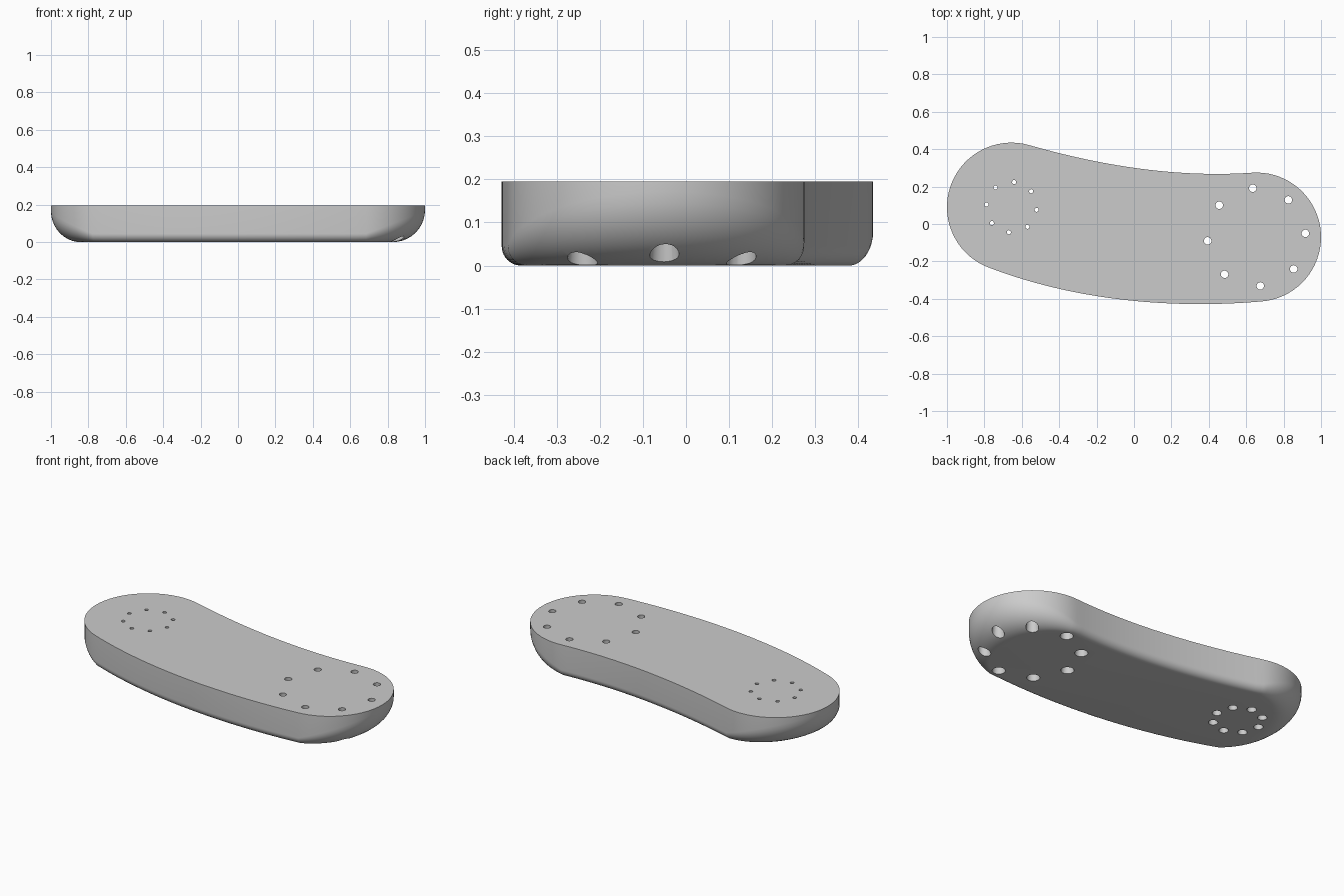
import bpy, bmesh, math
from mathutils import Vector

cube = bpy.data.objects.get("Cube")
if cube:
    bpy.data.objects.remove(cube, do_unlink=True)

HEIGHT = 0.195
END_RADIUS = 0.345
SIDE_FILLET, TIP_FILLET = 0.045, 0.172
LEFT_END, RIGHT_END = Vector((0.655, -0.07)), Vector((-0.655, 0.09))

grey = bpy.data.materials.new("plain grey")
grey.use_nodes = True
colour = (0.6, 0.6, 0.6, 1)
grey.diffuse_color = colour
grey.node_tree.nodes["Principled BSDF"].inputs["Base Color"].default_value = colour


def polar(centre, radius, degrees):
    a = math.radians(degrees)
    return centre + radius * Vector((math.cos(a), math.sin(a)))


def end_arc(centre, start, stop, steps=36):
    """Rounded end: (point, fillet radius), the fillet growing towards the tip."""
    result = []
    for i in range(steps + 1):
        t = i / steps
        fillet = SIDE_FILLET + (TIP_FILLET - SIDE_FILLET) * math.sin(math.pi * t)
        result.append((polar(centre, END_RADIUS, start + (stop - start) * t), fillet))
    return result


def side_curve(a, angle_a, b, angle_b, handle, steps=28):
    """Long side: a cubic leaving one end arc and meeting the next tangentially."""
    p = a + polar(Vector((0, 0)), handle, angle_a + 90)
    q = b - polar(Vector((0, 0)), handle, angle_b + 90)
    result = []
    for i in range(1, steps):
        t = i / steps
        s = 1 - t
        result.append((a * s**3 + p * 3 * s * s * t + q * 3 * s * t * t + b * t**3, SIDE_FILLET))
    return result


def finish(name, bm):
    bmesh.ops.recalc_face_normals(bm, faces=bm.faces)
    mesh = bpy.data.meshes.new(name)
    bm.to_mesh(mesh)
    bm.free()
    obj = bpy.data.objects.new(name, mesh)
    bpy.context.collection.objects.link(obj)
    mesh.materials.append(grey)
    return obj


# Outline, counter-clockwise
left_arc = end_arc(LEFT_END, -85, 94)
right_arc = end_arc(RIGHT_END, 74, 249)
outline = (left_arc
           + side_curve(left_arc[-1][0], 94, right_arc[0][0], 74, 0.4)
           + right_arc
           + side_curve(right_arc[-1][0], 249, left_arc[0][0], -85, 0.49))

# Slab with flat top and rounded underside
bm = bmesh.new()
FILLET_STEPS = 10
rings = [[] for _ in range(FILLET_STEPS + 2)]
count = len(outline)
for i, (point, fillet) in enumerate(outline):
    along = (outline[(i + 1) % count][0] - outline[i - 1][0]).normalized()
    inward = Vector((-along.y, along.x))
    rings[0].append(bm.verts.new((*point, HEIGHT)))
    for k in range(FILLET_STEPS + 1):
        a = math.pi / 2 * k / FILLET_STEPS
        spot = point + inward * fillet * (1 - math.cos(a))
        rings[k + 1].append(bm.verts.new((*spot, fillet * (1 - math.sin(a)))))
for upper, lower in zip(rings, rings[1:]):
    for i in range(count):
        j = (i + 1) % count
        bm.faces.new((upper[i], lower[i], lower[j], upper[j]))
bm.faces.new(rings[0])
bm.faces.new(rings[-1])
slab = finish("slab", bm)

# Tapered holes in a ring at each end, wider underneath
bm = bmesh.new()
MARGIN = 0.02
for centre, ring, turn, top, bottom in ((LEFT_END, 0.262, 4.4, 0.02, 0.036),
                                        (RIGHT_END, 0.135, -6, 0.011, 0.026)):
    slope = (bottom - top) / HEIGHT * MARGIN
    for k in range(8):
        spot = polar(centre, ring, turn + 45 * k)
        made = bmesh.ops.create_cone(bm, cap_ends=True, segments=24,
                                     radius1=bottom + slope, radius2=top - slope,
                                     depth=HEIGHT + 2 * MARGIN)
        bmesh.ops.translate(bm, verts=made["verts"], vec=(*spot, HEIGHT / 2))
cutter = finish("hole_cutter", bm)
cutter.hide_render = True

cut = slab.modifiers.new("holes", "BOOLEAN")
cut.operation = "DIFFERENCE"
cut.solver = "EXACT"
cut.object = cutter
bpy.ops.object.select_all(action="DESELECT")
slab.select_set(True)
bpy.context.view_layer.objects.active = slab
bpy.ops.object.modifier_apply(modifier=cut.name)
bpy.data.objects.remove(cutter, do_unlink=True)
bpy.ops.object.shade_smooth_by_angle(angle=math.radians(30))
